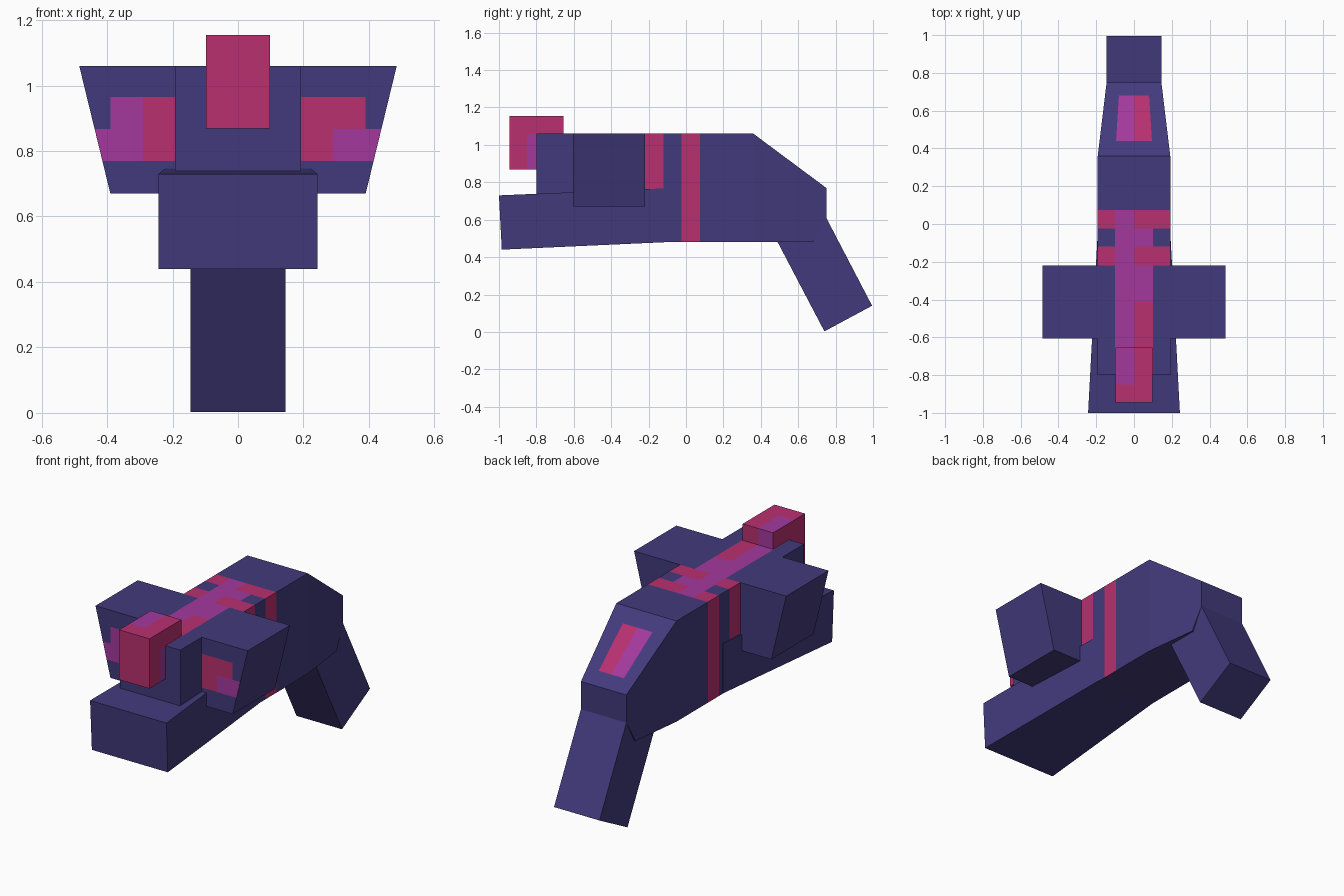
import bpy, bmesh
from mathutils import Vector

if "Cube" in bpy.data.objects:
    bpy.data.objects.remove(bpy.data.objects["Cube"])


def material(name, rgb):
    m = bpy.data.materials.new(name)
    lin = [((c / 255 + 0.055) / 1.055) ** 2.4 for c in rgb]
    m.diffuse_color = (*lin, 1)
    m.use_nodes = True
    m.node_tree.nodes["Principled BSDF"].inputs["Base Color"].default_value = m.diffuse_color
    return m


MATS = [material("indigo", (66, 58, 124)),
        material("crimson pink", (184, 48, 112)),
        material("magenta purple", (164, 57, 157))]
INDIGO, PINK, PURPLE = range(3)


def prism(name, points, axis, lo, hi, cuts=(), rule=None, shape=None):
    """Extrude a profile along x (points are y,z) or y (points are x,z),
    cut it at (axis, value) planes, reshape vertices, colour faces by rule."""
    bm = bmesh.new()
    ends = []
    for d in (lo, hi):
        ends.append([bm.verts.new((d, a, b) if axis == 0 else (a, d, b)) for a, b in points])
    n = len(points)
    bm.faces.new(ends[0])
    bm.faces.new(ends[1])
    for i in range(n):
        j = (i + 1) % n
        bm.faces.new((ends[0][i], ends[0][j], ends[1][j], ends[1][i]))
    for k, v in cuts:
        no = Vector((0, 0, 0))
        no[k] = 1
        bmesh.ops.bisect_plane(bm, geom=bm.verts[:] + bm.edges[:] + bm.faces[:],
                               plane_co=no * v, plane_no=no)
    if shape:
        for v in bm.verts:
            shape(v.co)
    bmesh.ops.recalc_face_normals(bm, faces=bm.faces[:])
    bm.normal_update()
    if rule:
        for f in bm.faces:
            f.material_index = rule(f.calc_center_median(), f.normal)
    me = bpy.data.meshes.new(name)
    bm.to_mesh(me)
    bm.free()
    for m in MATS:
        me.materials.append(m)
    ob = bpy.data.objects.new(name, me)
    bpy.context.collection.objects.link(ob)
    return ob


# Main body: bands on the flanks, striped spine on top, patch on the rear slope
def body_taper(co):
    if co.y > 0.36:
        co.x *= 1 - (co.y - 0.36) / 0.39 * 0.245


def body_paint(c, n):
    band = -0.025 < c.y < 0.075 or -0.22 < c.y < -0.12
    if abs(n.x) > 0.7:
        return PINK if band else INDIGO
    if n.z > 0.3:
        inner = abs(c.x) < 0.1
        if c.y > 0.36:
            patch = inner and 0.44 < c.y < 0.68
            return INDIGO if not patch else PURPLE if c.x < 0 else PINK
        if c.y < 0.075 and inner:
            if c.x < 0:
                return PURPLE
            return PINK if band or c.y < -0.41 else PURPLE
        if band:
            return PINK
    return INDIGO


prism("body", [(-0.8, 0.48), (-0.8, 1.06), (0.36, 1.06), (0.75, 0.77), (0.75, 0.61), (0.68, 0.48)],
      0, -0.192, 0.192,
      [(1, v) for v in (-0.41, -0.22, -0.12, -0.025, 0.075, 0.36, 0.44, 0.68)]
      + [(0, v) for v in (-0.1, 0, 0.1)],
      body_paint, body_taper)


# Lower barrel, widening towards the front
def barrel_taper(co):
    co.x *= 0.193 + 0.05 * (-0.06 - co.y) / 0.94


prism("lower_barrel", [(-1, 0.73), (-0.06, 0.77), (-0.06, 0.482), (-0.985, 0.44)],
      0, -1, 1, shape=barrel_taper)

# Angled grip
prism("grip", [(0.49, 0.48), (0.74, 0.003), (0.995, 0.14), (0.75, 0.61)], 0, -0.145, 0.145)


# Side pods with painted front faces
def pod_paint(c, n):
    if n.y > -0.7 or not 0.77 < c.z < 0.965:
        return INDIGO
    low = c.z < 0.867
    if abs(c.x) > 0.39:
        return PURPLE if low else INDIGO
    if abs(c.x) < 0.29:
        return PINK
    return PURPLE if low or c.x < 0 else PINK


for side, label in ((-1, "left"), (1, "right")):
    prism(label + "_pod", [(side * x, z) for x, z in
                           ((0.192, 0.67), (0.39, 0.67), (0.485, 1.06), (0.192, 1.06))],
          1, -0.605, -0.22,
          [(2, v) for v in (0.77, 0.867, 0.965)] + [(0, side * v) for v in (0.29, 0.39)],
          pod_paint)


# Front sight block
def sight_paint(c, n):
    if n.z > 0.7:
        return PURPLE if c.x < 0 and c.y > -0.85 else PINK
    if n.x > 0.7:
        return PURPLE if c.y > -0.85 and c.z < 1.055 else PINK
    if n.y > 0.7:
        return PURPLE if c.x < 0 else PINK
    return PINK


prism("front_sight", [(-0.945, 0.868), (-0.945, 1.155), (-0.655, 1.155), (-0.655, 0.868)],
      0, -0.097, 0.097, [(0, 0), (1, -0.85), (2, 1.055)], sight_paint)
